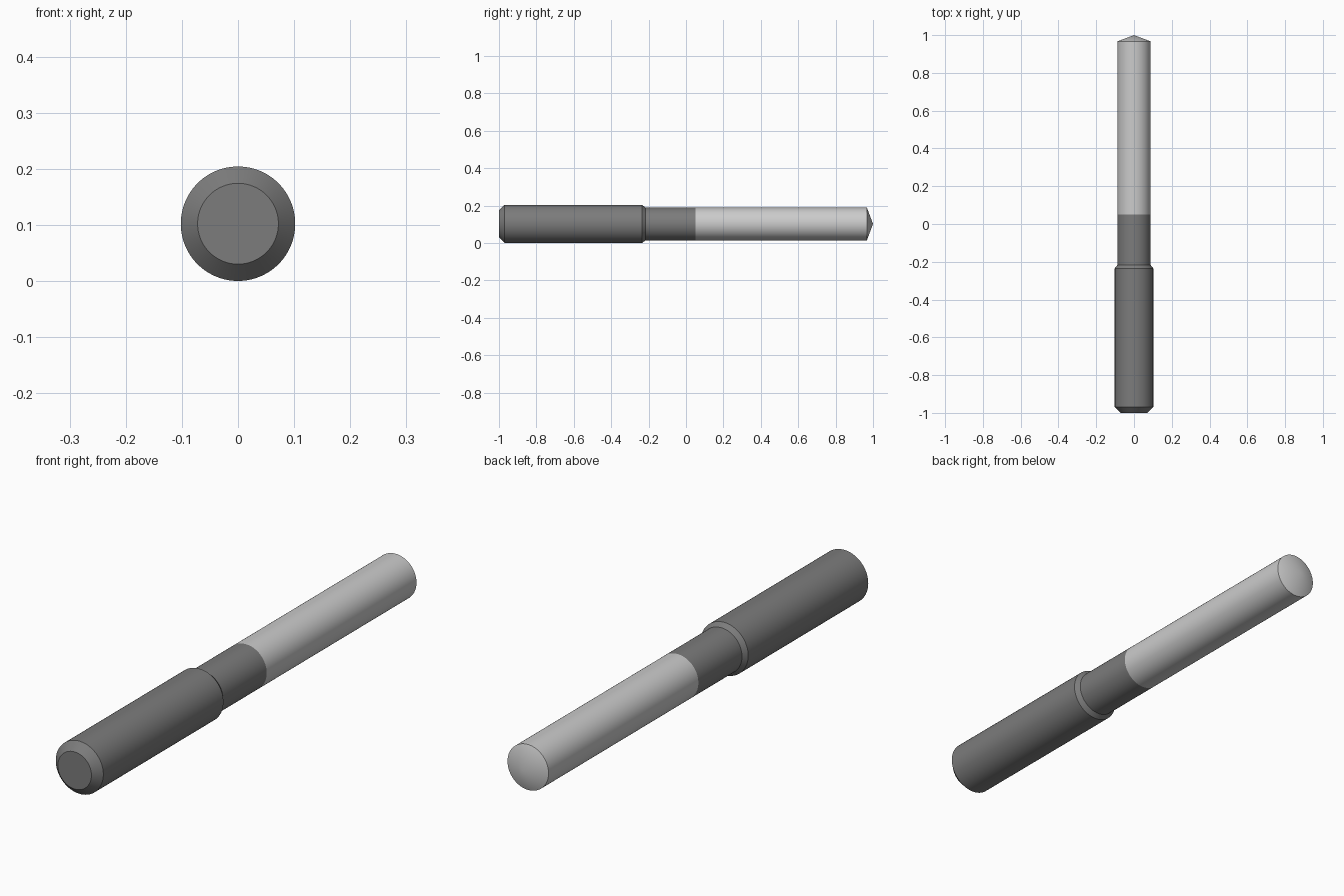
import bpy, bmesh, math

if "Cube" in bpy.data.objects:
    bpy.data.objects.remove(bpy.data.objects["Cube"])

SIDES = 96
R = 0.102      # shank radius, also the height of the axis
N = 0.088      # neck and cutting section radius


def grey(name, v):
    m = bpy.data.materials.new(name)
    m.diffuse_color = (v, v, v, 1)
    m.use_nodes = True
    m.node_tree.nodes["Principled BSDF"].inputs["Base Color"].default_value = m.diffuse_color
    return m


def lathe(name, profile, mat):
    """Revolve (y, radius) points about the long y axis."""
    bm = bmesh.new()
    rings = []
    for y, r in profile:
        if r == 0:
            rings.append([bm.verts.new((0, y, R))] * SIDES)
        else:
            rings.append([bm.verts.new((r * math.cos(2 * math.pi * i / SIDES), y,
                                        R + r * math.sin(2 * math.pi * i / SIDES)))
                          for i in range(SIDES)])
    for a, b in zip(rings, rings[1:]):
        for i in range(SIDES):
            j = (i + 1) % SIDES
            bm.faces.new(list(dict.fromkeys((a[i], a[j], b[j], b[i]))))
    if profile[0][1] > 0 and profile[0][0] < -0.9:
        bm.faces.new(rings[0])
    bmesh.ops.recalc_face_normals(bm, faces=bm.faces)
    me = bpy.data.meshes.new(name)
    bm.to_mesh(me)
    bm.free()
    ob = bpy.data.objects.new(name, me)
    bpy.context.collection.objects.link(ob)
    me.materials.append(mat)
    bpy.ops.object.select_all(action='DESELECT')
    ob.select_set(True)
    bpy.context.view_layer.objects.active = ob
    bpy.ops.object.shade_smooth_by_angle(angle=math.radians(25))
    # normals must point outward on the open-ended shell
    f = max(me.polygons, key=lambda p: p.area if abs(p.normal.y) < 0.5 else 0)
    if f.normal.x * f.center.x + f.normal.z * (f.center.z - R) < 0:
        me.flip_normals()
    return ob


# Shank with chamfered end, stepping down to the neck
lathe("shank_and_neck", [(-1, 0.072), (-0.97, R), (-0.235, R),
                         (-0.217, N), (0.05, N)], grey("dark_steel", 0.2))

# Cutting section with shallow conical tip
lathe("cutting_section", [(0.05, N), (0.967, N), (1, 0)],
      grey("light_steel", 0.55))
